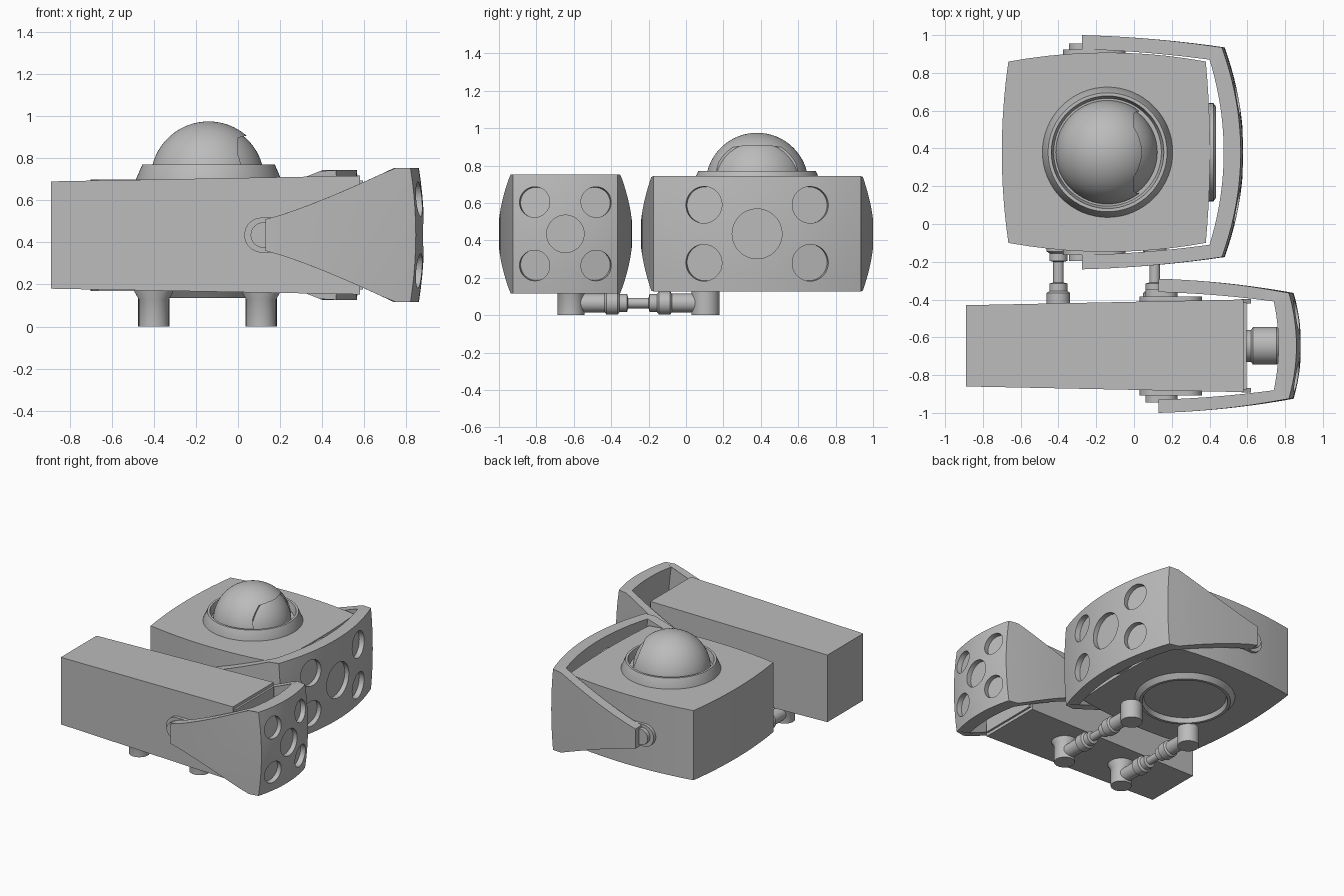
import bpy, bmesh, math
from mathutils import Vector

cube = bpy.data.objects.get("Cube")
if cube:
    bpy.data.objects.remove(cube, do_unlink=True)

GREY = (0.5, 0.5, 0.5, 1)
mat = bpy.data.materials.new("plain grey")
mat.use_nodes = True
mat.diffuse_color = GREY
mat.node_tree.nodes["Principled BSDF"].inputs["Base Color"].default_value = GREY


def make(name, bm):
    bmesh.ops.recalc_face_normals(bm, faces=bm.faces)
    mesh = bpy.data.meshes.new(name)
    bm.to_mesh(mesh)
    bm.free()
    mesh.materials.append(mat)
    ob = bpy.data.objects.new(name, mesh)
    bpy.context.collection.objects.link(ob)
    shade(ob)
    return ob


def shade(ob):
    bpy.ops.object.select_all(action='DESELECT')
    ob.select_set(True)
    bpy.context.view_layer.objects.active = ob
    bpy.ops.object.shade_smooth_by_angle(angle=math.radians(30))


def cut(ob, cutter):
    mod = ob.modifiers.new("cut", 'BOOLEAN')
    mod.object, mod.operation, mod.solver = cutter, 'DIFFERENCE', 'EXACT'
    cutter.hide_render = True
    bpy.context.view_layer.objects.active = ob
    bpy.ops.object.modifier_apply(modifier=mod.name)
    bpy.data.objects.remove(cutter, do_unlink=True)
    shade(ob)


def lathe(name, profile, origin=(0, 0, 0), axis=(0, 0, 1), n=48):
    """Turn (radius, height) points around an axis; ends are capped."""
    bm = bmesh.new()
    turn = Vector((0, 0, 1)).rotation_difference(Vector(axis))
    rings = []
    for r, h in profile:
        angles = [math.tau * i / n for i in range(n)]
        rings.append([bm.verts.new(turn @ Vector((r * math.cos(a), r * math.sin(a), h))
                                   + Vector(origin)) for a in angles])
    for a, b in zip(rings, rings[1:]):
        for i in range(n):
            bm.faces.new((a[i], a[(i + 1) % n], b[(i + 1) % n], b[i]))
    bm.faces.new(rings[0])
    bm.faces.new(rings[-1])
    return make(name, bm)


def prism(name, points, depth):
    """Extrude a closed outline of 3D points along a vector."""
    bm = bmesh.new()
    face = bm.faces.new([bm.verts.new(p) for p in points])
    top = bmesh.ops.extrude_face_region(bm, geom=[face])["geom"]
    bmesh.ops.translate(bm, vec=depth, verts=[v for v in top if isinstance(v, bmesh.types.BMVert)])
    return make(name, bm)


def bow(p, ctrl, q, n=10):
    """Quadratic curve without its last point."""
    p, ctrl, q = Vector(p), Vector(ctrl), Vector(q)
    return [p * (1 - t) ** 2 + ctrl * 2 * t * (1 - t) + q * t * t for t in (i / n for i in range(n))]


def stadium(name, x0, x1, r, z, y0, y1):
    arc = [math.pi * (0.5 + i / 16) for i in range(17)]
    pts = [(x0 + r + r * math.cos(a), y0, z + r * math.sin(a)) for a in arc]
    pts += [(x1 - r - r * math.cos(a), y0, z - r * math.sin(a)) for a in arc]
    return prism(name, pts, (0, y1 - y0, 0))


MID = 0.435


def shield(name, yc, tail, outer, inner, high, lean, holes):
    """Bowed U-shaped guard whose arms taper to the pivots."""
    (xt, wo, wi), (xc, wc), (xf, _) = tail, outer[0], outer[1]

    def half(w, corner, front):
        arm = bow((xt, w), ((xt + corner[0]) / 2, w - 0.01), corner)
        return arm + bow(corner, (front[0], corner[1] / 2), front) + [Vector(front)]

    out, inn = half(wo, *outer), half(wi, *inner)
    out += [Vector((p.x, -p.y)) for p in reversed(out[:-1])]
    inn += [Vector((p.x, -p.y)) for p in reversed(inn[:-1])]
    bm = bmesh.new()
    levels = [i / 5 - 1 for i in range(11)]

    def place(p, t):
        s = max(0, min(1, (p.x - xt) / (inner[0][0] - xt)))
        h = 0.075 + (high - 0.075) * s ** 1.15
        return bm.verts.new((p.x - lean * t * t * s * s, yc + p.y, MID + t * h))

    a = [[place(p, t) for p in out] for t in levels]
    b = [[place(p, t) for p in inn] for t in levels]
    last = len(out) - 1
    for k in range(len(levels) - 1):
        for g in (a, b):
            for i in range(last):
                bm.faces.new((g[k][i], g[k][i + 1], g[k + 1][i + 1], g[k + 1][i]))
        for i in (0, last):
            bm.faces.new((a[k][i], a[k + 1][i], b[k + 1][i], b[k][i]))
    for k in (0, -1):
        for i in range(last):
            bm.faces.new((a[k][i], a[k][i + 1], b[k][i + 1], b[k][i]))
    ob = make(name, bm)
    # round sockets sunk square to the bowed front
    for dy, dz, r in holes:
        x = xc + (xf - xc) * (1 - (dy / wc) ** 2) - lean * (dz / high) ** 2
        normal = (1, 2 * (xf - xc) * dy / wc ** 2, 2 * lean * dz / high ** 2)
        cut(ob, lathe("socket_cutter", [(r, -0.04), (r, 0.1)], (x, yc + dy, MID + dz), normal))


def five(dy, dz, small, big):
    return [(0, 0, big)] + [(i * dy, j * dz, small) for i in (-1, 1) for j in (-1, 1)]


# --- long housing ---
bm = bmesh.new()
bmesh.ops.create_cube(bm, size=2)
for v in bm.verts:
    front = v.co.x > 0
    v.co = (0.58 if front else -0.89, -0.645 + v.co.y * (0.245 if front else 0.215),
            MID + v.co.z * (0.282 if front else 0.255))
make("long_housing", bm)
prism("housing_bezel", [(0.57, -0.645 + y * 0.23, MID + z * 0.26)
                        for y, z in ((-1, -1), (1, -1), (1, 1), (-1, 1))], (0.025, 0, 0))
for side, label in ((-1, "right"), (1, "left")):
    y = -0.645 + side * 0.235
    prism("bezel_tab_" + label, [(0.57, y - 0.012, MID - 0.15), (0.57, y - 0.012, MID + 0.15),
                                 (0.62, y - 0.012, MID + 0.12), (0.62, y - 0.012, MID - 0.12)],
          (0, 0.024, 0))
lathe("lens_barrel", [(0.085, 0), (0.085, 0.03), (0.1, 0.04), (0.1, 0.165), (0.085, 0.185)],
      (0.59, -0.645, MID), (1, 0, 0))
shield("long_shield", -0.645, (0.13, 0.355, 0.285), [(0.845, 0.28), (0.885, 0)],
       [(0.765, 0.235), (0.79, 0)], 0.318, 0.025, five(0.165, 0.17, 0.082, 0.1))

# --- wide body with bowed sides ---
cx, cy = -0.14, 0.38
corners = [(-0.665, -0.10), (0.38, -0.10), (0.38, 0.86), (-0.665, 0.86)]
bulge = [(cx, -0.195), (0.425, cy), (cx, 0.955), (-0.735, cy)]
outline = []
for i in range(4):
    outline += bow(corners[i], bulge[i], corners[(i + 1) % 4])
body = prism("wide_body", [(p.x, p.y, 0.17) for p in outline], (0, 0, 0.53))
cut(body, lathe("bowl_cutter", [(0.3, 0.1), (0.3, 0.3)], (cx, cy, 0)))
bowl = [(0.345, 0.17), (0.315, 0.135), (0.295, 0.135)]
bowl += [(0.29 * math.cos(a), 0.145 + 0.13 * math.sin(a)) for a in (i * 0.15 for i in range(11))]
lathe("underside_bowl", bowl, (cx, cy, 0))
lathe("front_boss", [(0.26, 0), (0.26, 0.03), (0.24, 0.045)], (0.39, cy, MID), (1, 0, 0))
shield("wide_shield", cy, (-0.275, 0.62, 0.545), [(0.48, 0.555), (0.58, 0)],
       [(0.415, 0.49), (0.49, 0)], 0.308, 0.015, five(0.285, 0.155, 0.098, 0.133))

# --- dome, its collar and sunken visor ---
lathe("dome_collar", [(0.345, 0.69), (0.345, 0.7), (0.315, 0.77), (0.298, 0.77), (0.285, 0.715)],
      (cx, cy, 0), n=64)


def ball(r):
    return [(max(r * math.cos(a), 0.001), r * math.sin(a)) for a in (math.pi / 48 * i for i in range(25))]


dome = lathe("dome", ball(0.275), (cx, cy, 0.7), n=64)
edge = [(0.215, 0.6), (0.215, 0.78), (0.2, 0.84), (0.175, 0.878), (0.13, 0.898), (0.06, 0.906)]
ring = [(0, cy + y, z) for y, z in edge] + [(0, cy - y, z) for y, z in reversed(edge)]
cut(dome, prism("visor_cutter", ring, (0.3, 0, 0)))
lathe("visor", ball(0.264), (cx, cy, 0.7), n=64)

# --- shield pivots on both sides of each unit ---
for name, yc, x, y0, y1, y2 in (("long", -0.645, 0.03, 0.2, 0.262, 0.3),
                                ("wide", cy, -0.375, 0.48, 0.545, 0.575)):
    for s, label in ((-1, "right"), (1, "left")):
        stadium(f"{name}_pivot_plate_{label}", x, x + 0.33, 0.083, MID, yc + s * y0, yc + s * y1)
        stadium(f"{name}_pivot_pin_{label}", x + 0.03, x + 0.2, 0.06, MID, yc + s * y0, yc + s * y2)

# --- feet and the two links between the units ---
half_link = [(0.05, -0.36), (0.05, -0.18), (0.062, -0.17), (0.062, -0.11),
             (0.048, -0.1), (0.048, -0.06), (0.028, -0.055)]
link = half_link + [(r, -h) for r, h in reversed(half_link)]
for x, label in ((-0.4, "rear"), (0.11, "front")):
    lathe("long_foot_" + label, [(0.072, 0), (0.072, 0.13), (0.092, 0.165), (0.092, 0.18)], (x, -0.615, 0))
    lathe("wide_foot_" + label, [(0.075, 0), (0.075, 0.14)], (x, 0.105, 0))
    lathe("link_" + label, link, (x, -0.255, 0.065), (0, 1, 0), 32)
